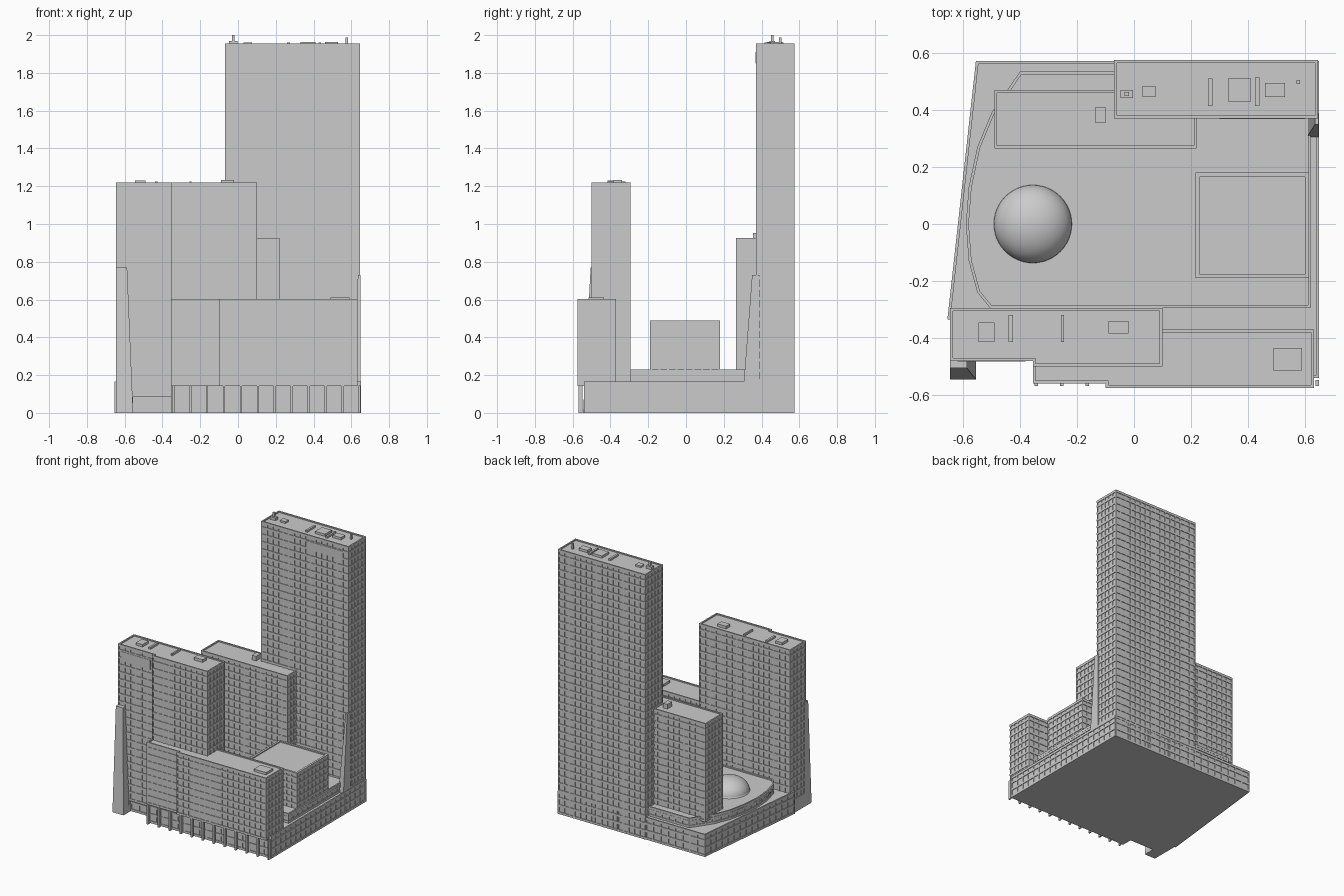
import bpy, bmesh, math
from mathutils import Vector, Matrix

if "Cube" in bpy.data.objects:
    bpy.data.objects.remove(bpy.data.objects["Cube"])

def finish(bm, name):
    bmesh.ops.recalc_face_normals(bm, faces=bm.faces)
    me = bpy.data.meshes.new(name)
    bm.to_mesh(me)
    bm.free()
    ob = bpy.data.objects.new(name, me)
    bpy.context.collection.objects.link(ob)
    return ob

def prism(bm, pts, z0, z1):
    f = bm.faces.new([bm.verts.new((x, y, z0)) for x, y in pts])
    r = bmesh.ops.extrude_face_region(bm, geom=[f], use_keep_orig=True)
    vs = [g for g in r['geom'] if isinstance(g, bmesh.types.BMVert)]
    bmesh.ops.translate(bm, vec=(0, 0, z1 - z0), verts=vs)

def rect(x0, x1, y0, y1):
    return [(x0, y0), (x1, y0), (x1, y1), (x0, y1)]

def inset(pts, d):
    """Offset a counter-clockwise outline inwards."""
    out = []
    for i, p in enumerate(pts):
        a, p, b = Vector(pts[i - 1]), Vector(p), Vector(pts[(i + 1) % len(pts)])
        e1, e2 = (p - a).normalized(), (b - p).normalized()
        n1, n2 = Vector((-e1.y, e1.x)), Vector((-e2.y, e2.x))
        out.append(tuple(p + (n1 + n2) * d / (1 + n1.dot(n2))))
    return out

def parapet(bm, pts, w, z0, z1):
    inner = inset(pts, w)
    rings = [[bm.verts.new((x, y, z)) for x, y in ring]
             for ring, z in ((pts, z0), (pts, z1), (inner, z1), (inner, z0))]
    n = len(pts)
    for k in range(4):
        for i in range(n):
            j = (i + 1) % n
            a, b = rings[k], rings[(k + 1) % 4]
            bm.faces.new((a[i], a[j], b[j], b[i]))

def facade(name, pts, z0, z1, floor=0.05, bay=0.045, depth=0.005, rim=0.01):
    """Recessed glass core, floor bands, wall piers and a roof parapet."""
    bm = bmesh.new()
    prism(bm, inset(pts, depth), z0, z1 - 0.008)
    n = max(1, round((z1 - z0) / floor))
    h = (z1 - z0) / n
    for i in range(n):
        z = z0 + i * h
        prism(bm, pts, z, z + 0.016)
    parapet(bm, pts, rim, z1 - 0.018, z1)
    w = 0.009
    for i, p in enumerate(pts):
        a, b = Vector(p), Vector(pts[(i + 1) % len(pts)])
        length = (b - a).length
        e = (b - a) / length
        nrm = Vector((-e.y, e.x))
        k = max(1, round(length / bay))
        for j in range(k + 1):
            s = a + e * (j * (length - w) / k) + nrm * 0.0006
            q = [s, s + e * w, s + e * w + nrm * depth * 1.5, s + nrm * depth * 1.5]
            prism(bm, [tuple(v) for v in q], z0, z1 - 0.001)
    return finish(bm, name)

def box(name, x0, x1, y0, y1, z0, z1):
    bm = bmesh.new()
    prism(bm, rect(x0, x1, y0, y1), z0, z1)
    return finish(bm, name)

def taper(name, bottom, top, z0, z1):
    bm = bmesh.new()
    lo = [bm.verts.new((x, y, z0)) for x, y in rect(*bottom)]
    hi = [bm.verts.new((x, y, z1)) for x, y in rect(*top)]
    bm.faces.new(lo)
    bm.faces.new(hi)
    for i in range(4):
        j = (i + 1) % 4
        bm.faces.new((lo[i], lo[j], hi[j], hi[i]))
    return finish(bm, name)

# Podium with recessed entrance front
facade('podium', [(-0.655, -0.335), (-0.555, -0.335), (-0.555, -0.46), (-0.355, -0.46),
                  (-0.355, -0.54), (0.65, -0.54), (0.65, 0.572), (-0.555, 0.572)],
       0, 0.165, 0.055, 0.06)

# Curved terrace on the podium
arc = [(-0.50, 0.39), (-0.55, 0.27), (-0.58, 0.13), (-0.59, 0.0),
       (-0.58, -0.13), (-0.55, -0.24), (-0.505, -0.295)]
facade('terrace', [(-0.40, 0.535)] + arc + [(0.62, -0.295), (0.62, 0.40), (-0.06, 0.40), (-0.06, 0.535)],
       0.16, 0.23, 0.035, 0.06)

# Dome on the terrace
bm = bmesh.new()
bmesh.ops.create_uvsphere(bm, u_segments=48, v_segments=24, radius=1)
bmesh.ops.bisect_plane(bm, geom=bm.verts[:] + bm.edges[:] + bm.faces[:],
                       plane_co=(0, 0, 0), plane_no=(0, 0, -1), clear_outer=True)
bmesh.ops.transform(bm, verts=bm.verts,
                    matrix=Matrix.Translation((-0.355, 0, 0.222)) @ Matrix.Diagonal((0.137, 0.137, 0.1, 1)))
for f in bm.faces:
    f.smooth = True
finish(bm, 'dome')

# Buildings
facade('high_tower', rect(-0.07, 0.645, 0.37, 0.575), 0, 1.955, 0.054)
facade('front_tower', [(-0.645, -0.48), (-0.355, -0.48), (-0.355, -0.5), (0.10, -0.5),
                       (0.10, -0.295), (-0.645, -0.295)], 0.085, 1.22, 0.054)
facade('rear_tower', rect(-0.49, 0.22, 0.265, 0.47), 0.2, 0.927, 0.052)
facade('front_block', [(-0.355, -0.56), (-0.10, -0.56), (-0.10, -0.575), (0.632, -0.575),
                       (0.632, -0.37), (-0.355, -0.37)], 0.142, 0.602, 0.051)
facade('hall', rect(0.215, 0.615, -0.19, 0.18), 0.2, 0.488, 0.048, rim=0.015)

# Street columns under the front block
for i in range(12):
    x = -0.343 + i * 0.0897
    box(f'column_{i}', x - 0.006, x + 0.006, -0.569, -0.548, 0, 0.145)

# Tapered buttresses at the tower corners
taper('front_buttress', (-0.645, -0.555, -0.545, -0.46), (-0.645, -0.587, -0.505, -0.46), 0, 0.77)
box('front_tower_foot', -0.645, -0.555, -0.48, -0.30, 0, 0.1)
taper('side_buttress', (0.607, 0.648, 0.305, 0.39), (0.635, 0.648, 0.35, 0.39), 0.15, 0.73)

# Blank panels near the tower tops
box('high_tower_panel', 0.30, 0.60, 0.368, 0.375, 1.85, 1.91)
box('front_tower_panel', -0.62, -0.38, -0.482, -0.475, 1.10, 1.17)

# Rooftop plant: x0, x1, y0, y1, base, top
plant = [
    (0.03, 0.075, 0.445, 0.485, 1.94, 1.96), (0.26, 0.275, 0.415, 0.51, 1.94, 1.96),
    (0.33, 0.41, 0.43, 0.51, 1.94, 1.964), (0.425, 0.44, 0.415, 0.515, 1.94, 1.96),
    (0.46, 0.53, 0.445, 0.495, 1.94, 1.964), (0.57, 0.583, 0.492, 0.506, 1.94, 1.987),
    (-0.047, -0.003, 0.443, 0.47, 1.94, 1.968), (-0.033, -0.018, 0.449, 0.463, 1.94, 2.0),
    (-0.545, -0.49, -0.415, -0.345, 1.2, 1.23), (-0.44, -0.425, -0.415, -0.32, 1.2, 1.226),
    (-0.257, -0.246, -0.415, -0.32, 1.2, 1.226), (-0.09, -0.02, -0.385, -0.34, 1.2, 1.232),
    (-0.135, -0.10, 0.355, 0.41, 0.9, 0.953), (0.49, 0.59, -0.515, -0.435, 0.58, 0.611)]
for i, p in enumerate(plant):
    box(f'roof_unit_{i}', *p)
